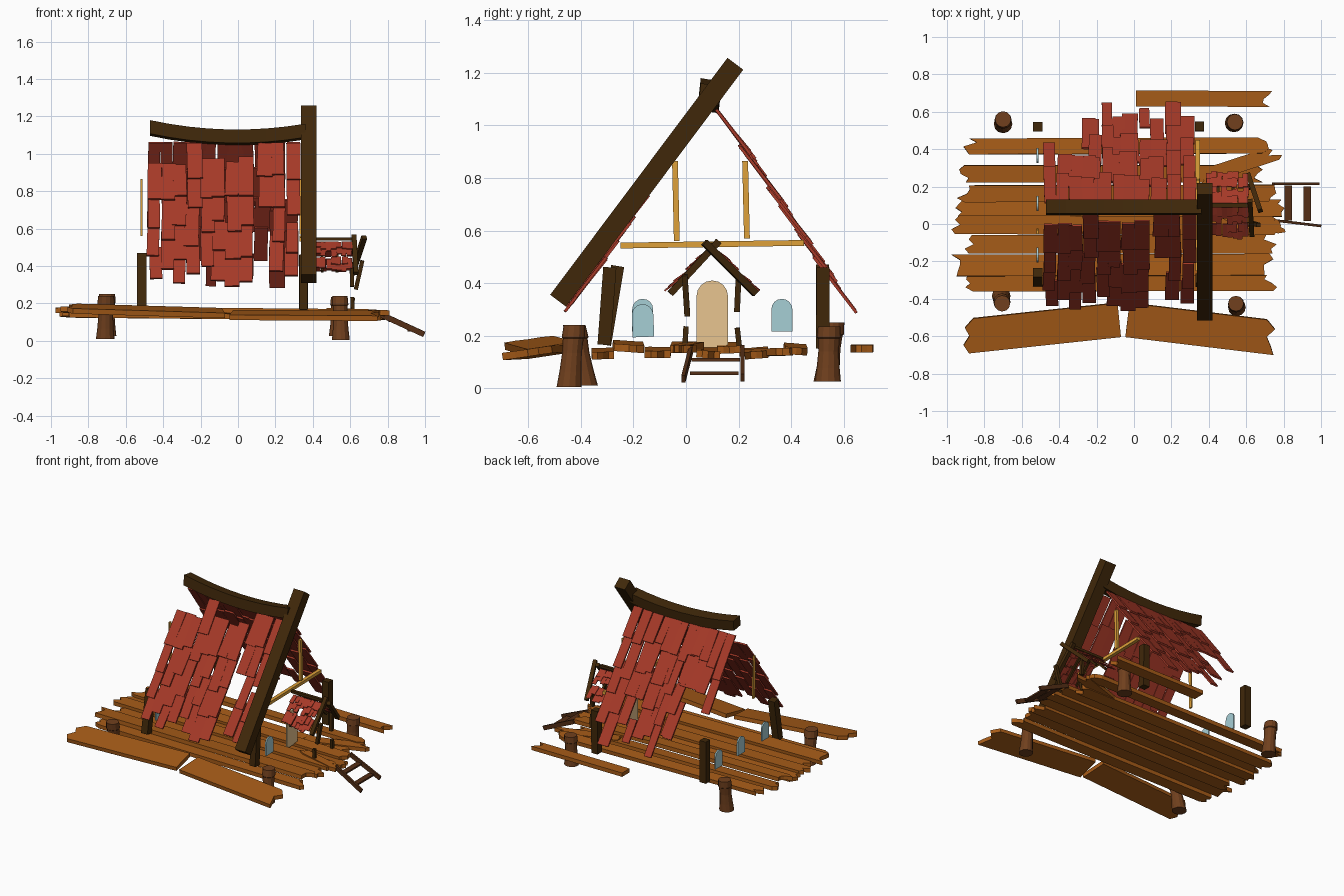
import bpy, bmesh, math, random
from mathutils import Vector, Matrix

if "Cube" in bpy.data.objects:
    bpy.data.objects.remove(bpy.data.objects["Cube"])
random.seed(4)
R = random.uniform


def mat(name, rgb):
    m = bpy.data.materials.new(name)
    m.diffuse_color = (*[(c / 255) ** 2.2 for c in rgb], 1)
    m.use_nodes = True
    m.node_tree.nodes["Principled BSDF"].inputs["Base Color"].default_value = m.diffuse_color
    return m


DECK = mat("deck_wood", (165, 92, 30))
DARK = mat("dark_wood", (66, 44, 18))
STEP = mat("step_wood", (85, 50, 28))
LOG = mat("log_wood", (112, 66, 35))
TILE = mat("roof_tile", (165, 60, 44))
TAN = mat("light_timber", (222, 160, 60))
GLASS = mat("window_glass", (165, 205, 212))
DOOR = mat("door_wood", (232, 196, 142))


def finish(name, bm, material):
    bmesh.ops.recalc_face_normals(bm, faces=bm.faces)
    me = bpy.data.meshes.new(name)
    bm.to_mesh(me)
    bm.free()
    me.materials.append(material)
    ob = bpy.data.objects.new(name, me)
    bpy.context.collection.objects.link(ob)
    return ob


def frame(a, b, up):
    """Matrix at a with local x along a->b and local z near up."""
    x = (b - a).normalized()
    y = Vector(up).cross(x).normalized()
    z = x.cross(y)
    m = Matrix((x, y, z)).transposed().to_4x4()
    m.translation = a
    return m


def add_beam(bm, a, b, w, h, up=(0, 0, 1)):
    a, b = Vector(a), Vector(b)
    m = frame(a, b, up) @ Matrix.Translation(((b - a).length / 2, 0, 0)) \
        @ Matrix.Diagonal(((b - a).length, w, h, 1))
    bmesh.ops.create_cube(bm, size=1, matrix=m)


def beam(name, a, b, w, h, material, up=(0, 0, 1)):
    bm = bmesh.new()
    add_beam(bm, a, b, w, h, up)
    return finish(name, bm, material)


def extrude_profile(name, pts, m, thick, material):
    bm = bmesh.new()
    f = bm.faces.new([bm.verts.new(m @ Vector(p)) for p in pts])
    ext = bmesh.ops.extrude_face_region(bm, geom=[f])["geom"]
    d = m.to_3x3() @ Vector((0, 0, thick))
    bmesh.ops.translate(bm, vec=d, verts=[v for v in ext if isinstance(v, bmesh.types.BMVert)])
    return finish(name, bm, material)


def plank(name, a, b, w, jag=(1, 1), tilt=0.0, thick=0.028):
    """Board with broken, splintered ends."""
    a, b = Vector(a), Vector(b)
    L, h = (b - a).length, w / 2

    def end(k):
        n = 4
        return [(R(0.0, 0.08) * k if 0 < i < n else R(0.02, 0.07) * k, -h + w * i / n) for i in range(n + 1)]
    right = [(L - d, y, 0) for d, y in end(jag[1])]
    left = [(d, y, 0) for d, y in reversed(end(jag[0]))]
    return extrude_profile(name, right + left, frame(a, b, (0, tilt, 1)), thick, DECK)


# deck boards: y, width, x start, x end, z
rows = [(-.312, .085, -.92, .77, .118), (-.215, .115, -1.0, .76, .145), (-.11, .10, -.93, .77, .122),
        (-.01, .10, -.98, .80, .142), (.085, .09, -.98, .82, .122), (.17, .09, -.95, .78, .14),
        (.265, .09, -.95, .72, .12), (.42, .085, -.92, .72, .135)]
for i, (y, w, x0, x1, z) in enumerate(rows):
    plank(f"deck_board_{i}", (x0, y + R(-.01, .01), z + .008), (x1, y + R(-.005, .005), z - .008), w, tilt=R(-.08, .08))
plank("loose_board_front_left", (-.92, -.60, .16), (-.08, -.51, .135), .185, (1, 0), -.15)
plank("loose_board_front_right", (-.035, -.51, .125), (.79, -.61, .12), .185, (0, 1.3), -.15)
plank("loose_board_back", (.01, .672, .138), (.76, .668, .136), .085, (0, 1))
plank("broken_board_right", (.30, .23, .12), (.79, .39, .125), .08)
plank("broken_board_edge", (.45, .05, .15), (.82, -.03, .135), .06)


# rough round logs holding the deck
def log(name, a, b, r):
    a, b = Vector(a), Vector(b)
    bm = bmesh.new()
    rings = []
    for t, k in ((0, 1.08), (.25, .95), (.55, .85), (.78, .9), (.8, 1.0), (1, .93)):
        c = a.lerp(b, t)
        rings.append([bm.verts.new(c + Vector((r * k * math.cos(i * math.pi / 6), r * k * math.sin(i * math.pi / 6), 0)))
                      for i in range(12)])
    for p, q in zip(rings, rings[1:]):
        for i in range(12):
            bm.faces.new((p[i], p[(i + 1) % 12], q[(i + 1) % 12], q[i]))
    bm.faces.new(rings[0])
    bm.faces.new(rings[-1])
    finish(name, bm, material=LOG)


log("log_back_left", (-.70, .535, .025), (-.70, .56, .25), .046)
log("log_back_right", (.535, .54, .025), (.54, .545, .235), .046)
log("log_front_left", (-.71, -.385, .01), (-.705, -.425, .24), .046)
log("log_front_right", (.55, -.445, .005), (.545, -.425, .24), .044)

# square corner posts
beam("post_back_left", (-.515, .52, .17), (-.515, .52, .47), .05, .05, DARK, (0, 1, 0))
beam("post_back_right", (.35, .52, .15), (.35, .522, .46), .05, .05, DARK, (0, 1, 0))
beam("post_front_left", (-.515, -.31, .165), (-.515, -.26, .465), .05, .05, DARK, (0, 1, 0))
beam("post_front_right", (.35, -.312, .165), (.35, -.29, .46), .045, .05, DARK, (0, 1, 0))

# sagging ridge beam
bm = bmesh.new()
prev = None
for i in range(9):
    t = i / 8
    x = -.47 + .83 * t
    z = 1.088 + .16 * (t - .56) ** 2
    ring = [bm.verts.new((x, .09 + dy, z + dz))
            for dy, dz in ((-.042, -.03), (.034, -.042), (.042, .03), (-.034, .042))]
    if prev:
        for k in range(4):
            bm.faces.new((prev[k], prev[(k + 1) % 4], ring[(k + 1) % 4], ring[k]))
    else:
        bm.faces.new(ring)
    prev = ring
bm.faces.new(prev)
finish("ridge_beam", bm, DARK)

# big leaning gable beam
beam("gable_beam", (.378, -.487, .333), (.378, .188, 1.235), .085, .075, DARK)


# tiled roof slopes; column = (x centre, width, [(start, end) runs down the slope])
def tiles(name, ridge, d, cols, length, thick):
    d = Vector((0, *d)).normalized()
    n = Vector((0, -d.z, d.y))
    n = n if n.z > 0 else -n
    bm = bmesh.new()
    for x, w, runs in cols:
        for s0, s1 in runs:
            count = max(1, round((s1 - s0) / length))
            step = (s1 - s0) / count
            for i in range(count):
                s = s0 + i * step
                e = s + step * 1.08 + (R(-.12, .12) * length if i < count - 1 else -.08 * step)
                o = Vector((x + R(-.1, .1) * w, *ridge))
                a = o + d * max(s - .15 * length, 0) + n * R(-.3, .3) * thick
                b = o + d * e + n * thick * R(1.2, 1.9) + Vector((R(-.1, .1) * w, 0, 0))
                add_beam(bm, a, b, w * R(.9, 1.08), thick, n)
    return finish(name, bm, TILE)


W = .07
front = [(-.445, W, [(.16, .88)]), (-.375, W, [(.16, .82)]), (-.307, W, [(.17, .91)]), (-.24, .08, [(0, .85)]),
         (-.17, W, [(.13, .80)]), (-.105, W, [(.13, .89)]), (-.03, .08, [(.15, .93)]), (.045, .075, [(.12, .90)]),
         (.142, .08, [(0, .42)]), (.215, W, [(0, .83)]), (.29, W, [(0, .47), (.54, .86)])]
tiles("front_roof_tiles", (.07, 1.055), (-.5, -.75), front, .2, .011)
back = [(-.445, .06, [(0, .55)]), (-.38, W, [(0, .43)]), (-.315, W, [(0, .42)]), (-.25, W, [(0, .42), (.55, .78)]),
        (-.213, W, [(0, .77)]), (-.145, .06, [(0, .93)]), (-.085, .06, [(0, .80)]), (-.02, .09, [(0, .83)]),
        (.055, .06, [(0, .58), (.75, .88)]), (.13, .08, [(0, .77)]), (.21, .08, [(0, .94)]), (.29, W, [(0, .80)])]
tiles("back_roof_tiles", (.115, 1.06), (.5, -.75), back, .22, .011)

# porch: small tiled roof, ridge, crossed rafters and broken posts
for side, s in (("front", -1), ("back", 1)):
    cols = [(.40 + .028 * i, .03, [(0, R(.07, .12)), (R(.12, .14), R(.18, .235))]) for i in range(8)]
    tiles(f"porch_tiles_{side}", (.1 + s * .01, .528), (s * .16, -.16), cols, .06, .006)
beam("porch_ridge", (.36, .1, .545), (.61, .1, .545), .022, .018, DARK)
for x in (.45, .53):
    beam("porch_inner_rafter_front", (x, .1, .525), (x, -.05, .37), .015, .015, DARK)
    beam("porch_inner_rafter_back", (x, .1, .525), (x, .25, .37), .015, .015, DARK)
beam("porch_rafter_front", (.63, -.06, .36), (.62, .125, .56), .026, .026, DARK)
beam("porch_rafter_back", (.675, .07, .555), (.61, .265, .36), .026, .026, DARK)
beam("porch_post_top_front", (.665, -.005, .43), (.63, .005, .275), .022, .022, DARK, (0, 1, 0))
beam("porch_post_top_back", (.61, .2, .42), (.61, .194, .29), .022, .022, DARK, (0, 1, 0))
beam("porch_post_foot_front", (.615, -.005, .14), (.61, 0, .235), .02, .02, DARK, (0, 1, 0))
beam("porch_post_foot_back", (.61, .205, .14), (.615, .195, .23), .02, .02, DARK, (0, 1, 0))

# light gable framing
beam("gable_crossbar", (.34, -.25, .543), (.34, .45, .553), .025, .022, TAN)
beam("gable_upright_right", (.34, .232, .57), (.34, .225, .865), .02, .022, TAN, (0, 1, 0))
beam("gable_upright_left", (-.515, -.035, .56), (-.515, -.042, .865), .01, .022, TAN, (0, 1, 0))


# arched door and windows, set in planes facing x
def arch(name, x, y, z, w, h, material, lean=0.0):
    r = w / 2
    pts = [(-r, 0, 0), (r, 0, 0)]
    pts += [(r * math.cos(a * math.pi / 8), h - r + r * math.sin(a * math.pi / 8), 0) for a in range(9)]
    m = Matrix.Translation((x, y, z)) @ Matrix.Rotation(lean, 4, "X") \
        @ Matrix(((0, 0, 1, 0), (1, 0, 0, 0), (0, 1, 0, 0), (0, 0, 0, 1)))
    extrude_profile(name, pts, m, .01, material)


arch("door", .355, .1, .155, .12, .255, DOOR)
for i, y in enumerate((.365, .11, -.165)):
    arch(f"window_left_{i}", -.52, y, .215, .08, .125, GLASS)
arch("window_right", .36, -.162, .195, .082, .125, GLASS, .04)

# entrance steps
beam("step_stringer_back", (.745, .215, .15), (.985, .215, .04), .014, .03, STEP)
beam("step_stringer_front", (.745, .02, .15), (.995, -.01, .035), .014, .03, STEP)
beam("step_upper", (.825, .02, .108), (.825, .205, .108), .04, .012, STEP)
beam("step_lower", (.925, .015, .057), (.925, .2, .057), .04, .012, STEP)
